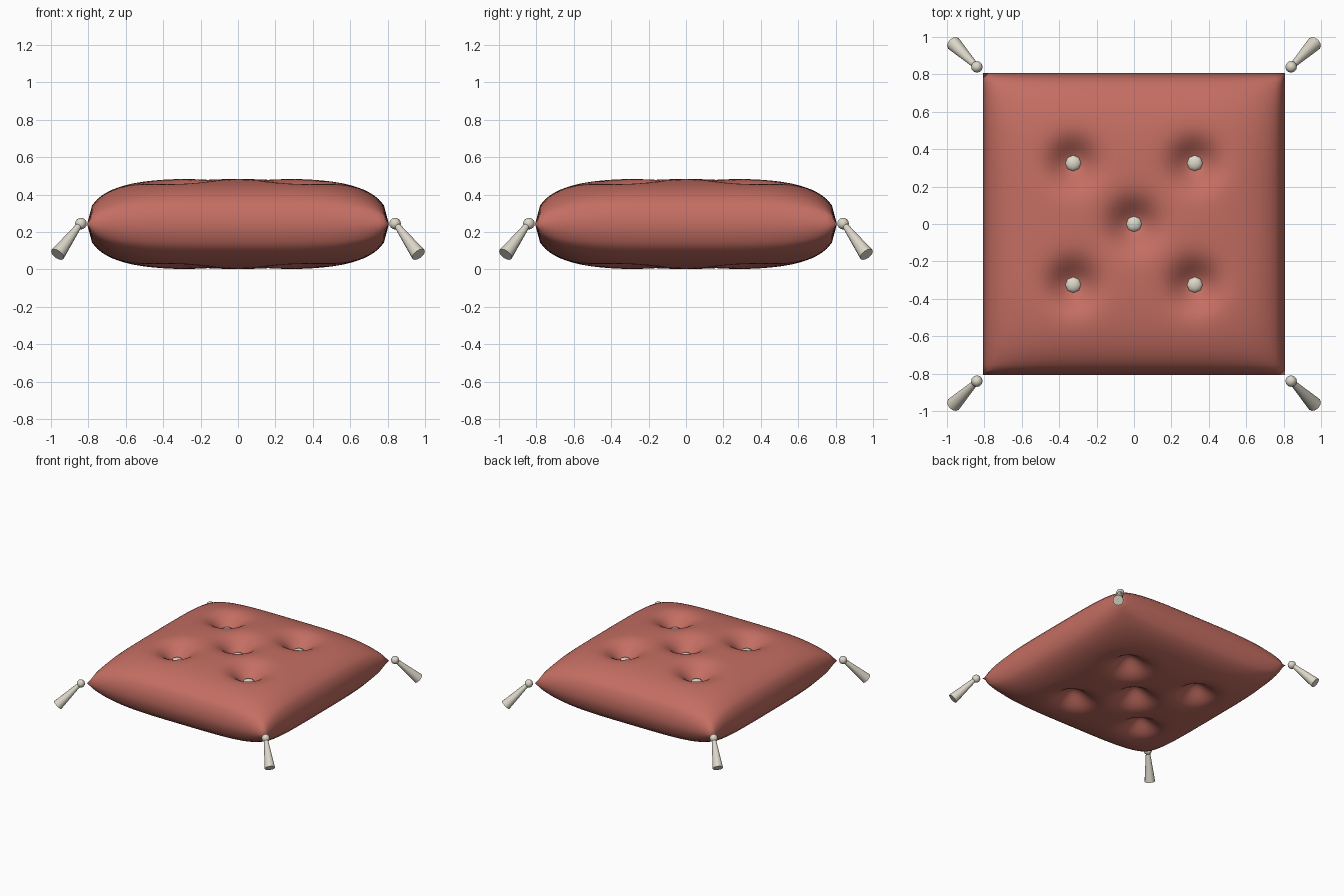
import bpy
import bmesh
import math
from mathutils import Vector

if "Cube" in bpy.data.objects:
    bpy.data.objects.remove(bpy.data.objects["Cube"], do_unlink=True)

HALF = 0.807      # half width of the cushion
MID = 0.243       # height of the seam, and half the thickness
SEGMENTS = 60
TUFTS = [(0, 0)] + [(sx * 0.325, sy * 0.325) for sx in (-1, 1) for sy in (-1, 1)]


def material(name, color):
    mat = bpy.data.materials.new(name)
    mat.use_nodes = True
    mat.diffuse_color = (*color, 1)
    mat.node_tree.nodes["Principled BSDF"].inputs["Base Color"].default_value = (*color, 1)
    return mat


red = material("terracotta fabric", (0.55, 0.155, 0.122))
cream = material("cream trim", (0.72, 0.68, 0.58))


def finish(name, bm, mat, smooth_angle=None):
    mesh = bpy.data.meshes.new(name)
    bm.to_mesh(mesh)
    bm.free()
    mesh.materials.append(mat)
    obj = bpy.data.objects.new(name, mesh)
    bpy.context.collection.objects.link(obj)
    bpy.ops.object.select_all(action='DESELECT')
    obj.select_set(True)
    bpy.context.view_layer.objects.active = obj
    if smooth_angle is None:
        bpy.ops.object.shade_smooth()
    else:
        bpy.ops.object.shade_smooth_by_angle(angle=math.radians(smooth_angle))
    return obj


def puff(x, y):
    """Half thickness of the stuffed cushion, with a hollow at each tuft."""
    u, v = min(abs(x) / HALF, 1), min(abs(y) / HALF, 1)
    swell = ((1 - u ** 4) * (1 - v ** 4)) ** 0.43
    hollow = sum(math.exp(-((x - a) ** 2 + (y - b) ** 2) / (2 * 0.085 ** 2)) for a, b in TUFTS)
    return max(MID * swell - 0.12 * hollow * swell, 0)


# Cushion: two puffed sheets welded along the seam
bm = bmesh.new()
for side in (1, -1):
    sheet = bmesh.ops.create_grid(bm, x_segments=SEGMENTS, y_segments=SEGMENTS, size=HALF)["verts"]
    for vert in sheet:
        vert.co.z = MID + side * puff(vert.co.x, vert.co.y)
bmesh.ops.remove_doubles(bm, verts=bm.verts, dist=0.0005)
bmesh.ops.recalc_face_normals(bm, faces=bm.faces)
finish("cushion", bm, red)

# Buttons sitting in the top hollows
for i, (x, y) in enumerate(TUFTS):
    bm = bmesh.new()
    bmesh.ops.create_uvsphere(bm, u_segments=8, v_segments=6, radius=0.045)
    bmesh.ops.scale(bm, vec=(1, 1, 0.55), verts=bm.verts)
    button = finish(f"button_{i + 1}", bm, cream)
    button.location = (x, y, MID + puff(x, y) + 0.008)

# Corner tassels: a round knot and a flared skirt hanging outwards
for sy, depth in ((-1, "front"), (1, "back")):
    for sx, hand in ((-1, "right"), (1, "left")):
        bm = bmesh.new()
        bmesh.ops.create_uvsphere(bm, u_segments=12, v_segments=8, radius=0.031)
        knot = finish(f"{depth}_{hand}_knot", bm, cream)
        knot.location = (sx * 0.84, sy * 0.84, 0.245)

        top = Vector((sx * 0.85, sy * 0.85, 0.235))
        end = Vector((sx * 0.965, sy * 0.965, 0.08))
        bm = bmesh.new()
        bmesh.ops.create_cone(bm, cap_ends=True, segments=12, radius1=0.016, radius2=0.04,
                              depth=(end - top).length)
        skirt = finish(f"{depth}_{hand}_tassel", bm, cream, 40)
        skirt.location = (top + end) / 2
        skirt.rotation_euler = (end - top).to_track_quat('Z', 'Y').to_euler()
